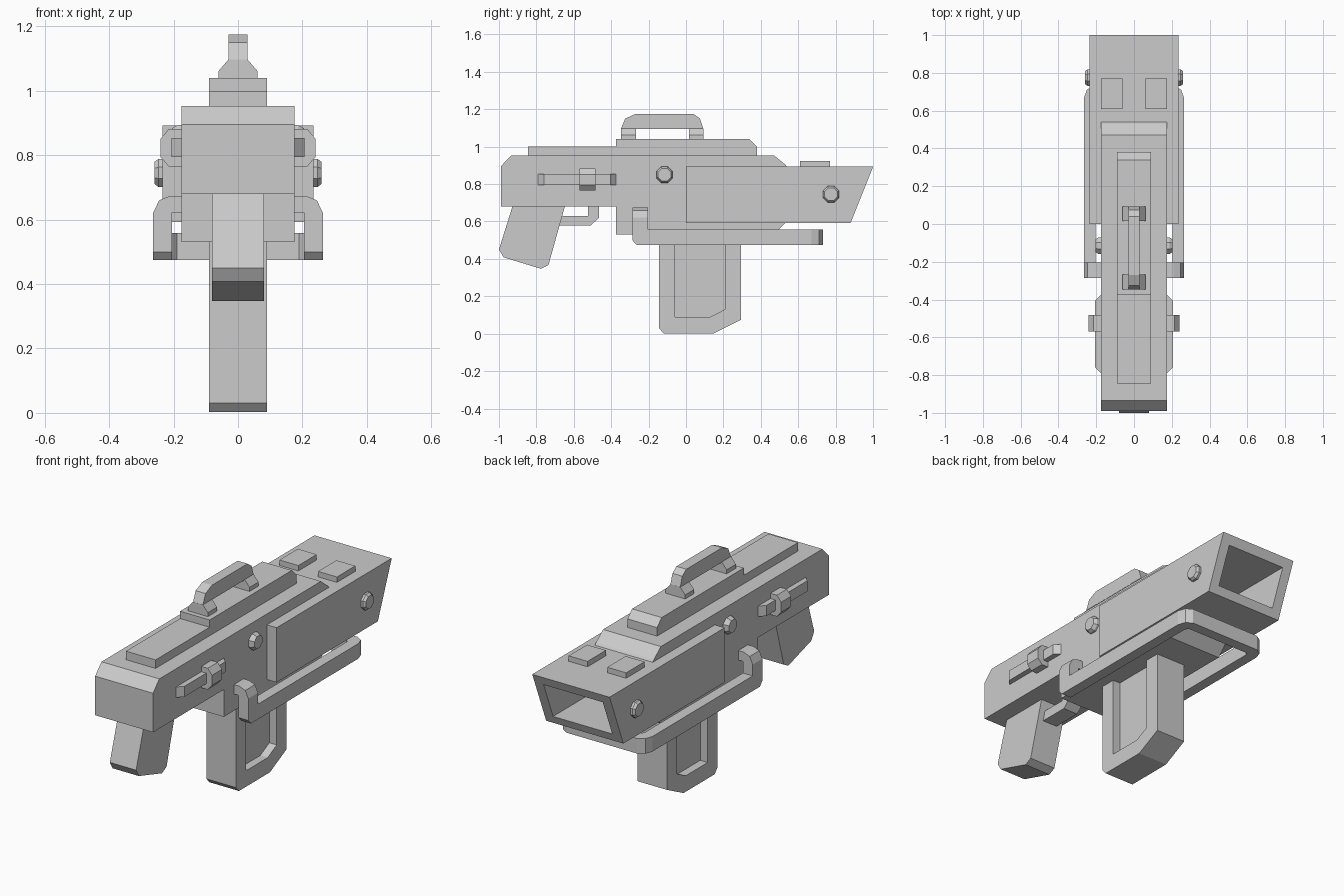
import bpy, bmesh, math
from mathutils import Vector

if "Cube" in bpy.data.objects:
    bpy.data.objects.remove(bpy.data.objects["Cube"])


def finish(name, bm):
    bmesh.ops.recalc_face_normals(bm, faces=bm.faces[:])
    me = bpy.data.meshes.new(name)
    bm.to_mesh(me)
    bm.free()
    ob = bpy.data.objects.new(name, me)
    bpy.context.collection.objects.link(ob)
    return ob


def mirrored(ob):
    m = ob.modifiers.new("mirror", 'MIRROR')
    m.use_axis[0] = True
    m.use_mirror_merge = False
    return ob


def loft(name, rings):
    """Skin a list of equal-length vertex rings and cap both ends."""
    bm = bmesh.new()
    vs = [[bm.verts.new(p) for p in r] for r in rings]
    n = len(vs[0])
    for a, b in zip(vs, vs[1:]):
        for i in range(n):
            j = (i + 1) % n
            bm.faces.new((a[i], a[j], b[j], b[i]))
    bm.faces.new(vs[0])
    bm.faces.new(vs[-1])
    return finish(name, bm)


def prism(name, axis, pts, lo, hi):
    """Extrude a 2D profile along x (y,z), y (x,z) or z (x,y)."""
    def put(p, t):
        return {'x': (t, *p), 'y': (p[0], t, p[1]), 'z': (*p, t)}[axis]
    return loft(name, [[put(p, lo) for p in pts], [put(p, hi) for p in pts]])


def rect(a0, a1, b0, b1):
    return [(a0, b0), (a1, b0), (a1, b1), (a0, b1)]


# Main receiver with bevelled rear and sloping nose
prism("receiver", 'x', [
    (-.99, .68), (-.99, .895), (-.935, .953), (.47, .953), (.53, .905), (.61, .81),
    (.61, .67), (.53, .59), (.47, .53), (-.375, .53), (-.375, .68)], -.176, .176)

# Hollow front shroud with slanted muzzle
def ring(hw, z0, z1, y=None):
    return [(x, .88 + (z - .592) * .4 if y is None else y, z)
            for x, z in rect(-hw, hw, z0, z1)]

loft("muzzle_shroud", [ring(.235, .592, .893, 0), ring(.235, .592, .893),
                       ring(.18, .637, .843), ring(.18, .637, .843, .45)])

# Top plates
prism("rear_top_plate", 'x', rect(-.845, -.37, .94, 1.0), -.09, .09)
prism("front_top_plate", 'x', [(-.375, .94), (-.375, 1.04), (.34, 1.04),
                               (.38, 1.0), (.38, .94)], -.09, .09)

# Carry handle and its flared feet
prism("carry_handle", 'x', [(-.348, 1.095), (-.325, 1.15), (-.27, 1.175), (.04, 1.175),
                            (.075, 1.15), (.093, 1.095)], -.03, .03)
for label, y0, y1 in (("rear", -.348, -.268), ("front", .015, .093)):
    prism(f"handle_foot_{label}", 'y', [(-.06, 1.03), (.06, 1.03), (.06, 1.062), (.03, 1.097),
                                        (-.03, 1.097), (-.06, 1.062)], y0, y1)

# Sight pads on the shroud
mirrored(prism("shroud_pad", 'z', rect(.06, .175, .61, .77), .88, .923))

# Side bolts, eight-sided with tapered heads
def bolt(name, y, z, x0, x1, r=.047):
    def circle(x, rad):
        return [(x, y + rad * math.cos((k + .5) * math.pi / 4),
                 z + rad * math.sin((k + .5) * math.pi / 4)) for k in range(8)]
    mirrored(loft(name, [circle(x0 - .02, r), circle(x0 + .012, r), circle(x1, r * .78)]))

bolt("receiver_bolt", -.115, .85, .176, .205)
bolt("shroud_bolt", .775, .745, .235, .26)

# Side slide bar and octagonal knob
mirrored(prism("slide_bar", 'z', [(.165, -.79), (.176, -.79), (.206, -.76), (.206, -.405),
                                  (.176, -.375), (.165, -.375)], .795, .853))
mirrored(prism("slide_knob", 'y', [(.165, .765), (.215, .765), (.241, .795), (.241, .85),
                                   (.215, .882), (.165, .882)], -.57, -.483))

# Lower guard rail, a U in plan
outer = [(.264, -.265), (.264, .67), (.25, .71), (.215, .732)]
inner = [(.205, -.265), (.205, .655), (.19, .672)]
half = outer + [(-x, y) for x, y in reversed(outer)]
hole = inner + [(-x, y) for x, y in reversed(inner)]
prism("guard_rail", 'z', half + hole[::-1], .475, .558)

# Hooked rail arms
mirrored(prism("rail_arm", 'y', [(.205, .5), (.264, .5), (.264, .62), (.245, .66), (.21, .674),
                                 (.17, .674), (.17, .622), (.205, .622)], -.287, -.203))
mirrored(prism("rail_arm_heel", 'x', [(-.287, .5), (-.265, .475), (-.203, .475),
                                      (-.203, .5)], .205, .264))

# Magazine: frame around a recessed core
prism("magazine_frame", 'x', [
    (-.145, .54), (-.145, .03), (-.12, .002), (.15, .002), (.295, .075), (.295, .54),
    (.208, .54), (.208, .13), (.13, .09), (-.06, .09), (-.06, .54)], -.09, .09)
prism("magazine_core", 'x', [(-.07, .54), (-.07, .08), (.13, .08), (.22, .125),
                             (.22, .54)], -.045, .045)

# Rear grip
prism("grip", 'x', [(-.925, .69), (-1.0, .45), (-.975, .408), (-.775, .347), (-.735, .368),
                    (-.645, .69)], -.08, .08)

# Trigger guard
prism("trigger_guard", 'x', [(-.69, .578), (-.51, .578), (-.465, .62), (-.465, .69),
                             (-.525, .69), (-.525, .63), (-.69, .63)], -.045, .045)
